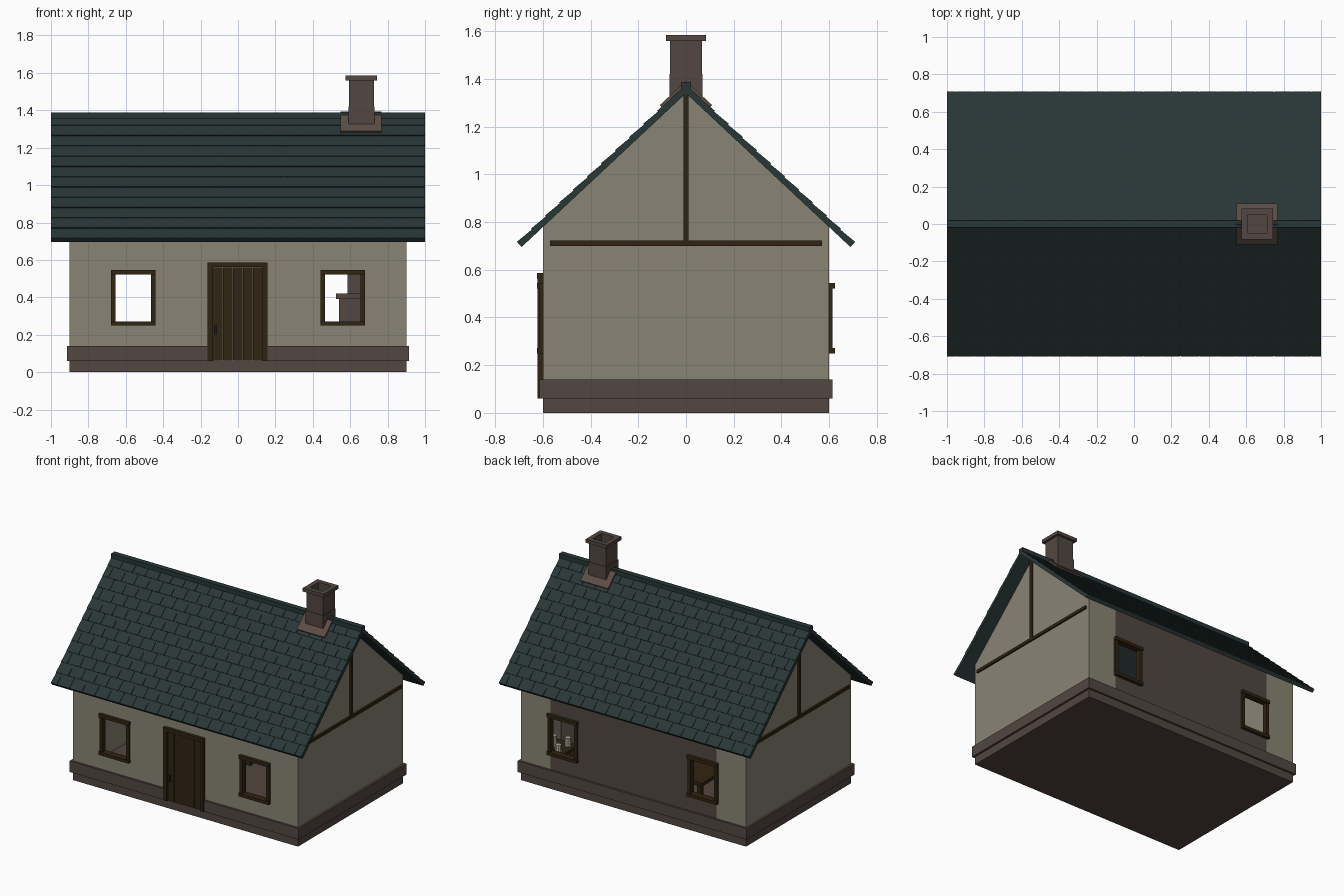
import bpy, bmesh, math
from mathutils import Vector

if "Cube" in bpy.data.objects:
    bpy.data.objects.remove(bpy.data.objects["Cube"])

def mat(name, r, g, b):
    m = bpy.data.materials.new(name)
    m.diffuse_color = (r, g, b, 1)
    m.use_nodes = True
    m.node_tree.nodes["Principled BSDF"].inputs["Base Color"].default_value = m.diffuse_color
    return m

PLASTER = mat("plaster", 0.25, 0.23, 0.172)
STONE = mat("brown_stone", 0.084, 0.061, 0.052)
TIMBER = mat("dark_timber", 0.030, 0.018, 0.006)
ROOF = mat("slate_green", 0.022, 0.038, 0.037)
FLASH = mat("flashing_brown", 0.105, 0.074, 0.058)
POT = mat("pale_pottery", 0.40, 0.38, 0.31)
IRON = mat("dark_iron", 0.012, 0.012, 0.012)

def finish(bm, name, *mats, recalc=True):
    if recalc:
        bmesh.ops.recalc_face_normals(bm, faces=bm.faces[:])
    me = bpy.data.meshes.new(name)
    bm.to_mesh(me)
    bm.free()
    for m in mats:
        me.materials.append(m)
    ob = bpy.data.objects.new(name, me)
    bpy.context.collection.objects.link(ob)
    return ob

def add_box(bm, x0, x1, y0, y1, z0, z1):
    v = bmesh.ops.create_cube(bm, size=1)["verts"]
    for p in v:
        p.co = ((x0, x1)[p.co.x > 0], (y0, y1)[p.co.y > 0], (z0, z1)[p.co.z > 0])

def boxes(name, m, *dims):
    bm = bmesh.new()
    for d in dims:
        add_box(bm, *d)
    return finish(bm, name, m)

def extrude_x(name, m, profile, x0, x1):
    bm = bmesh.new()
    f = bm.faces.new([bm.verts.new((x0, y, z)) for y, z in profile])
    r = bmesh.ops.extrude_face_region(bm, geom=[f])
    moved = [g for g in r["geom"] if isinstance(g, bmesh.types.BMVert)]
    bmesh.ops.translate(bm, verts=moved, vec=(x1 - x0, 0, 0))
    return finish(bm, name, m)

SLOPE = 0.935                     # roof rise over run
A = math.atan(SLOPE)

# Foundation and projecting plinth, open at the door
boxes("foundation", STONE, (-0.9, 0.9, -0.6, 0.6, 0, 0.06))
boxes("plinth", STONE,
      (-0.915, -0.16, -0.615, -0.595, 0.06, 0.14), (0.15, 0.915, -0.615, -0.595, 0.06, 0.14),
      (-0.915, 0.915, 0.595, 0.615, 0.06, 0.14),
      (-0.915, -0.895, -0.595, 0.595, 0.06, 0.14), (0.895, 0.915, -0.595, 0.595, 0.06, 0.14))

# Walls: one shell with window openings, thickened inward
xs = [-0.9, -0.665, -0.455, 0, 0.455, 0.665, 0.9]
zs = [0.06, 0.265, 0.53, 1.34 - SLOPE * 0.6]
bm = bmesh.new()
for s in (-1, 1):
    for i in range(6):
        for j in range(3):
            if i in (1, 4) and j == 1:
                continue
            q = [(xs[i], zs[j]), (xs[i + 1], zs[j]), (xs[i + 1], zs[j + 1]), (xs[i], zs[j + 1])]
            f = bm.faces.new([bm.verts.new((x, s * 0.6, z)) for x, z in q])
            # the middle of the back wall is bare stone
            f.material_index = 1 if s == 1 and 0 < i < 5 else 0
    edge = [(-0.6, z) for z in zs] + [(0, 1.34)] + [(0.6, z) for z in reversed(zs)]
    bm.faces.new([bm.verts.new((s * 0.9, y, z)) for y, z in edge])
bmesh.ops.remove_doubles(bm, verts=bm.verts[:], dist=1e-4)
bm.normal_update()
for f in bm.faces:                # every face points away from the middle
    c = f.calc_center_median()
    out = Vector((c.x, 0, 0)) if abs(f.normal.x) > 0.5 else Vector((0, c.y, 0))
    if f.normal.dot(out) < 0:
        f.normal_flip()
walls = finish(bm, "walls", PLASTER, STONE, recalc=False)
mod = walls.modifiers.new("thickness", "SOLIDIFY")
mod.thickness = 0.03
mod.offset = -1
mod.use_even_offset = True

# Window frames
for side, s in (("front", -1), ("back", 1)):
    for lr, c in (("left", -0.56), ("right", 0.56)):
        def fr(x0, x1, z0, z1, d):
            y = sorted((s * 0.575, s * d))
            return (c + x0, c + x1, y[0], y[1], z0, z1)
        boxes(f"{side}_{lr}_window_frame", TIMBER,
              fr(-0.118, -0.095, 0.27, 0.525, 0.615), fr(0.095, 0.118, 0.27, 0.525, 0.615),
              fr(-0.12, 0.12, 0.25, 0.272, 0.624), fr(-0.12, 0.12, 0.522, 0.545, 0.624))

# Door: planks, frame and handle
boxes("door_planks", TIMBER,
      *[(-0.133 + k * 0.053, -0.082 + k * 0.053, -0.611, -0.597, 0.062, 0.56) for k in range(5)])
boxes("door_frame", TIMBER,
      (-0.163, -0.135, -0.622, -0.597, 0.06, 0.562), (0.131, 0.157, -0.622, -0.597, 0.06, 0.562),
      (-0.163, 0.157, -0.624, -0.597, 0.562, 0.587))
boxes("door_handle", IRON, (-0.128, -0.112, -0.62, -0.61, 0.2, 0.25))

# Gable timbers
for name, s in (("left", -1), ("right", 1)):
    x = sorted((s * 0.895, s * 0.912))
    boxes(f"{name}_gable_timbers", TIMBER,
          (*x, -0.57, 0.57, 0.7, 0.722), (*x, -0.011, 0.011, 0.722, 1.335))

# Roof slab
def chevron(half, top, thick):
    k = thick * math.sin(A) * math.cos(A)   # square-cut eaves
    e = half - k
    return [(-half, top - SLOPE * half), (0, top), (half, top - SLOPE * half),
            (e, top - thick - SLOPE * e), (0, top - thick), (-e, top - thick - SLOPE * e)]

TOP = 1.372
extrude_x("roof_slab", ROOF, chevron(0.705, TOP, 0.032), -1, 1)
boxes("ridge_cap", ROOF, (-1, 1, -0.02, 0.02, 1.345, 1.388))

# Shingles: staggered thin wedges
bm = bmesh.new()
ROWS, W, GAP = 12, 0.1, 0.003
step = 0.705 / math.cos(A) / ROWS
for s in (-1, 1):
    down = Vector((0, s * math.cos(A), -math.sin(A)))
    up = Vector((0, s * math.sin(A), math.cos(A)))
    for r in range(ROWS):
        x = -1 - (W / 2 if r % 2 else 0)
        while x < 0.999:
            a, b = max(x, -1), min(x + W - GAP, 1)
            v = [bm.verts.new(Vector((px, 0, TOP)) + down * t + up * h)
                 for t, hh in ((r * step, 0.001), ((r + 1) * step, 0.006))
                 for px in (a, b) for h in (-0.002, hh)]
            for q in ((1, 3, 7, 5), (0, 4, 6, 2), (4, 5, 7, 6), (0, 2, 3, 1), (0, 1, 5, 4), (2, 6, 7, 3)):
                bm.faces.new([v[n] for n in q])
            x += W
finish(bm, "roof_shingles", ROOF)

# Chimney: square rings stacked by half width and height, hollow at the top
rings = [(0.07, 0.42), (0.07, 1.42), (0.067, 1.42), (0.067, 1.56), (0.084, 1.56),
         (0.084, 1.585), (0.05, 1.585), (0.05, 1.45)]
bm = bmesh.new()
loops = [[bm.verts.new((0.66 + sx * h, sy * h, z)) for sx, sy in ((-1, -1), (1, -1), (1, 1), (-1, 1))]
         for h, z in rings]
for l0, l1 in zip(loops, loops[1:]):
    for k in range(4):
        bm.faces.new((l0[k], l0[(k + 1) % 4], l1[(k + 1) % 4], l1[k]))
bm.faces.new(loops[0])
bm.faces.new(loops[-1])
finish(bm, "chimney", STONE)
extrude_x("chimney_flashing", FLASH, chevron(0.11, 1.393, 0.03), 0.547, 0.768)

# Fireplace below the chimney, opening toward the room
boxes("fireplace", STONE,
      (0.54, 0.86, -0.2, -0.11, 0.06, 0.39), (0.54, 0.86, 0.11, 0.2, 0.06, 0.39),
      (0.54, 0.86, -0.11, 0.11, 0.3, 0.39), (0.78, 0.86, -0.11, 0.11, 0.06, 0.3),
      (0.525, 0.865, -0.22, 0.22, 0.39, 0.42), (0.585, 0.86, -0.12, 0.12, 0.42, 0.72))

# Table and bench
boxes("table", TIMBER, (-0.42, 0.02, 0.12, 0.42, 0.235, 0.26),
      *[(x, x + 0.03, y, y + 0.03, 0.06, 0.235) for x in (-0.4, -0.03) for y in (0.14, 0.37)])
boxes("bench", TIMBER, (-0.4, 0, 0.0, 0.08, 0.15, 0.17),
      (-0.38, -0.35, 0.01, 0.07, 0.06, 0.15), (-0.05, -0.02, 0.01, 0.07, 0.06, 0.15))

# Side shelf with jars
boxes("side_shelf", TIMBER, (0.67, 0.86, 0.27, 0.5, 0.17, 0.19),
      (0.67, 0.86, 0.27, 0.29, 0.06, 0.17), (0.67, 0.86, 0.48, 0.5, 0.06, 0.17))
for n, (x, y, h) in enumerate(((0.72, 0.32, 0.06), (0.79, 0.38, 0.08), (0.72, 0.43, 0.05))):
    bm = bmesh.new()
    bmesh.ops.create_cone(bm, cap_ends=True, segments=10, radius1=0.025, radius2=0.021, depth=h)
    bmesh.ops.translate(bm, verts=bm.verts[:], vec=(x, y, 0.19 + h / 2))
    finish(bm, f"jar_{n + 1}", POT)
